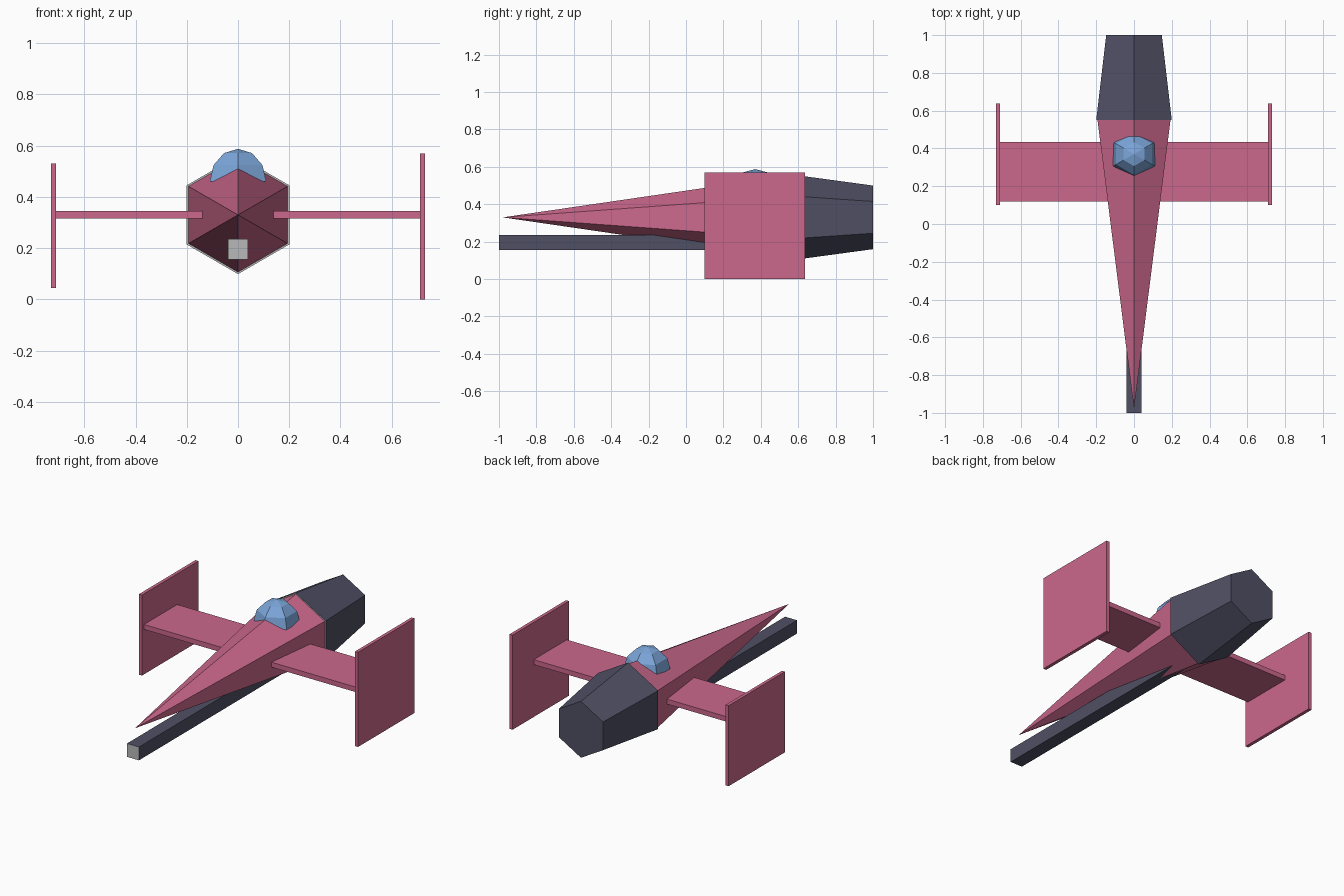
import bpy
import bmesh
from math import pi, sin, cos
from mathutils import Matrix, Vector

old = bpy.data.objects.get("Cube")
if old:
    bpy.data.objects.remove(old, do_unlink=True)


def material(name, rgb):
    m = bpy.data.materials.new(name)
    m.use_nodes = True
    m.diffuse_color = (*rgb, 1)
    m.node_tree.nodes["Principled BSDF"].inputs["Base Color"].default_value = (*rgb, 1)
    return m


PINK = material("rose hull", (0.60, 0.14, 0.26))
NAVY = material("dark navy", (0.08, 0.08, 0.13))
GRAY = material("light gray", (0.48, 0.48, 0.48))
BLUE = material("canopy blue", (0.20, 0.38, 0.70))


def finish(name, bm, *mats):
    """Turn a bmesh into a flat-shaded object; a second material goes on front faces."""
    bmesh.ops.recalc_face_normals(bm, faces=bm.faces)
    if len(mats) > 1:
        for f in bm.faces:
            f.material_index = int(f.normal.y < -0.9)
    mesh = bpy.data.meshes.new(name)
    bm.to_mesh(mesh)
    bm.free()
    for m in mats:
        mesh.materials.append(m)
    ob = bpy.data.objects.new(name, mesh)
    bpy.context.collection.objects.link(ob)
    return ob


def box(name, low, high, *mats):
    low, high = Vector(low), Vector(high)
    bm = bmesh.new()
    bmesh.ops.create_cube(bm, size=1)
    bmesh.ops.scale(bm, vec=high - low, verts=bm.verts)
    bmesh.ops.translate(bm, vec=(low + high) / 2, verts=bm.verts)
    return finish(name, bm, *mats)


def hex_body(name, y0, r0, y1, r1, *mats):
    """Six-sided taper along y with a corner pointing up."""
    bm = bmesh.new()

    def ring(y, r):
        if r == 0:
            return [bm.verts.new((0, y, AXIS))]
        return [bm.verts.new((r * sin(i * pi / 3), y, AXIS + r * cos(i * pi / 3)))
                for i in range(6)]

    a, b = ring(y0, r0), ring(y1, r1)
    for i in range(6):
        j = (i + 1) % 6
        if len(a) == 1:
            bm.faces.new((a[0], b[i], b[j]))
        else:
            bm.faces.new((a[i], b[i], b[j], a[j]))
    for cap in (a, b):
        if len(cap) > 1:
            bm.faces.new(cap)
    return finish(name, bm, *mats)


AXIS = 0.33

# Fuselage: long pointed nose and tapered engine with a pale front rim
hex_body("nose_cone", -0.98, 0, 0.55, 0.223, PINK)
hex_body("engine", 0.55, 0.231, 1.0, 0.17, NAVY, GRAY)

# Gun barrel under the nose with a pale muzzle
box("gun_barrel", (-0.04, -1.0, 0.155), (0.04, 0.5, 0.235), NAVY, GRAY)

# Wings and end plates; the left plate is a little taller
for side, sign, z0, z1 in (("left", 1, 0.0, 0.57), ("right", -1, 0.045, 0.53)):
    xs = sorted((0.05 * sign, 0.715 * sign))
    box(side + "_wing", (xs[0], 0.12, 0.315), (xs[1], 0.435, 0.345), PINK)
    xs = sorted((0.71 * sign, 0.73 * sign))
    box(side + "_end_plate", (xs[0], 0.1, z0), (xs[1], 0.637, z1), PINK)

# Canopy: upper half of a six-sided faceted sphere
bm = bmesh.new()
bmesh.ops.create_uvsphere(bm, u_segments=6, v_segments=6, radius=0.127)
bmesh.ops.delete(bm, geom=[v for v in bm.verts if v.co.z < -0.01], context='VERTS')
bmesh.ops.holes_fill(bm, edges=[e for e in bm.edges if e.is_boundary], sides=0)
bmesh.ops.transform(bm, matrix=Matrix.Translation((0, 0.37, 0.461)), verts=bm.verts)
finish("canopy", bm, BLUE)
